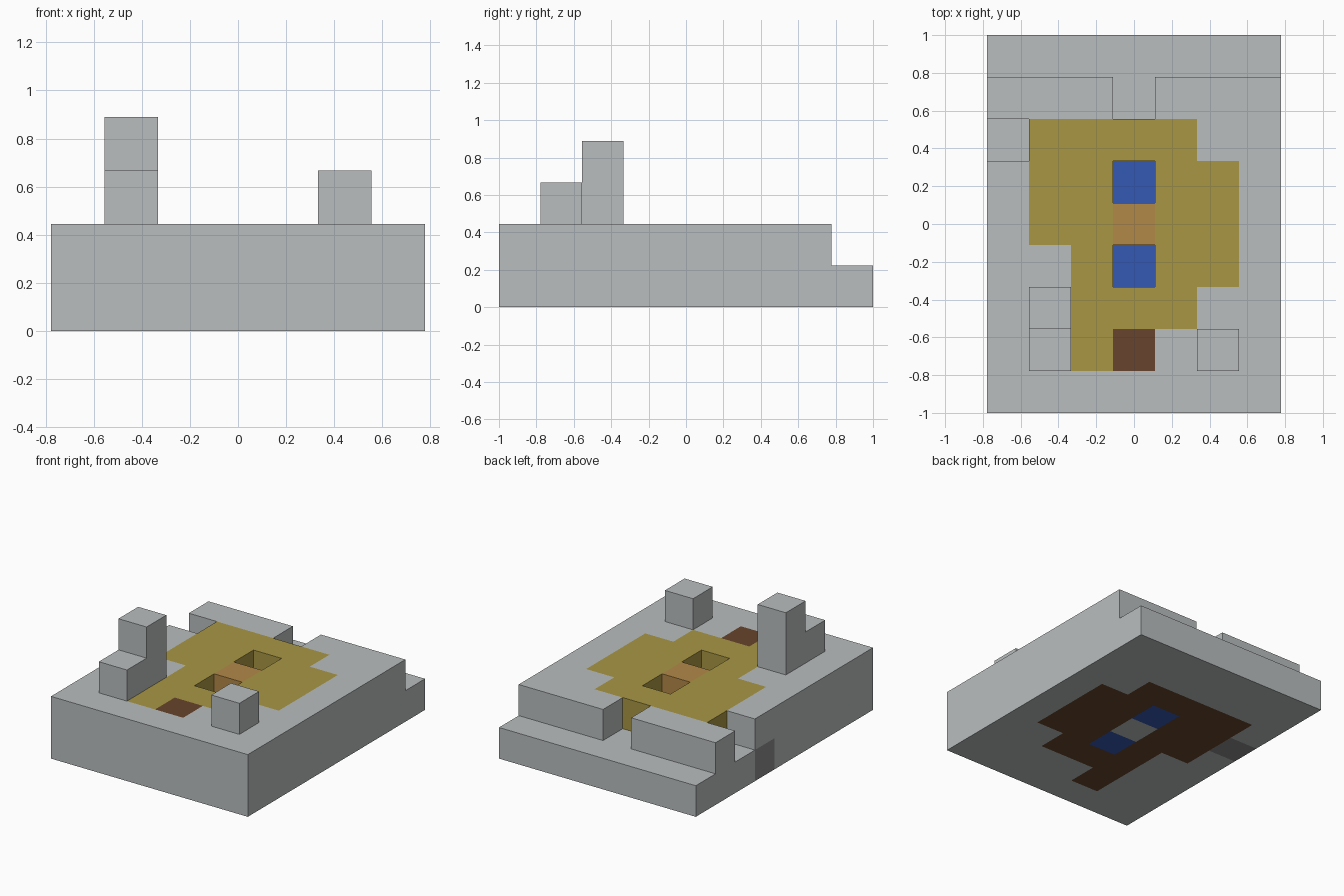
import bpy
import bmesh
from mathutils import Vector

if "Cube" in bpy.data.objects:
    bpy.data.objects.remove(bpy.data.objects["Cube"])

CELL = 2 / 9
ORIGIN = Vector((3.5, 4.5, 0))

# Block plan, one map per layer, from the back row to the front row
LAYERS = [
    "GGGGGGG GGGGGGG GDDDDGG SDDWDDG GDDGDDG GGDWDDG GGDDDGG GGDGGGG GGGGGGG",
    "....... GGG.GGG .YYYYGG GYY.YYG GYYOYYG GGY.YYG GGYYYGG GGYBGGG GGGGGGG",
]
# Blocks of the posts standing on the slab
POSTS = {
    "corner_post": [(1, 2, 2), (1, 2, 3), (1, 1, 2)],
    "short_post": [(5, 1, 2)],
}
# Key: part name, material name, sRGB colour
PARTS = {
    "G": ("stone_slab", "light_stone", (186, 190, 191)),
    "S": ("dark_block", "dark_stone", (141, 139, 139)),
    "D": ("soil_bed", "dark_soil", (104, 68, 45)),
    "W": ("water_pools", "water_blue", (53, 88, 180)),
    "Y": ("sand_ground", "mustard_sand", (169, 151, 68)),
    "O": ("wood_divider", "warm_wood", (178, 136, 72)),
    "B": ("soil_patch", "dark_soil", (104, 68, 45)),
}


def linear(v):
    v /= 255
    return v / 12.92 if v < 0.04045 else ((v + 0.055) / 1.055) ** 2.4


def material(name, rgb):
    if name in bpy.data.materials:
        return bpy.data.materials[name]
    mat = bpy.data.materials.new(name)
    mat.use_nodes = True
    colour = [linear(v) for v in rgb] + [1]
    mat.diffuse_color = colour
    bsdf = mat.node_tree.nodes["Principled BSDF"]
    bsdf.inputs["Base Color"].default_value = colour
    bsdf.inputs["Roughness"].default_value = 0.9
    return mat


def build_blocks(name, cells, filled, mat):
    """Join cells into one shell, skipping sides that touch another block."""
    bm = bmesh.new()
    for cell in cells:
        centre = Vector(cell) + Vector((0.5, 0.5, 0.5)) - ORIGIN
        for axis in range(3):
            for sign in (-1, 1):
                step = [0, 0, 0]
                step[axis] = sign
                if tuple(c + s for c, s in zip(cell, step)) in filled:
                    continue
                n = Vector(step) / 2
                u = Vector((0, 0, 0))
                u[(axis + 1) % 3] = 0.5
                v = Vector(step).cross(u)
                corners = (-u - v, u - v, u + v, v - u)
                bm.faces.new([bm.verts.new((centre + n + c) * CELL) for c in corners])
    bmesh.ops.remove_doubles(bm, verts=bm.verts[:], dist=0.001)
    mesh = bpy.data.meshes.new(name)
    bm.to_mesh(mesh)
    bm.free()
    mesh.materials.append(mat)
    obj = bpy.data.objects.new(name, mesh)
    bpy.context.collection.objects.link(obj)


# Read the plan into lists of cells
cells = {key: [] for key in PARTS}
for z, layer in enumerate(LAYERS):
    for y, row in enumerate(reversed(layer.split())):
        for x, key in enumerate(row):
            if key in cells:
                cells[key].append((x, y, z))

filled = {c for group in [*cells.values(), *POSTS.values()] for c in group}

# Slab, ground, pools and single blocks
for key, (name, mat_name, rgb) in PARTS.items():
    build_blocks(name, cells[key], filled, material(mat_name, rgb))

# Posts
for name, post in POSTS.items():
    build_blocks(name, post, filled, bpy.data.materials["light_stone"])
